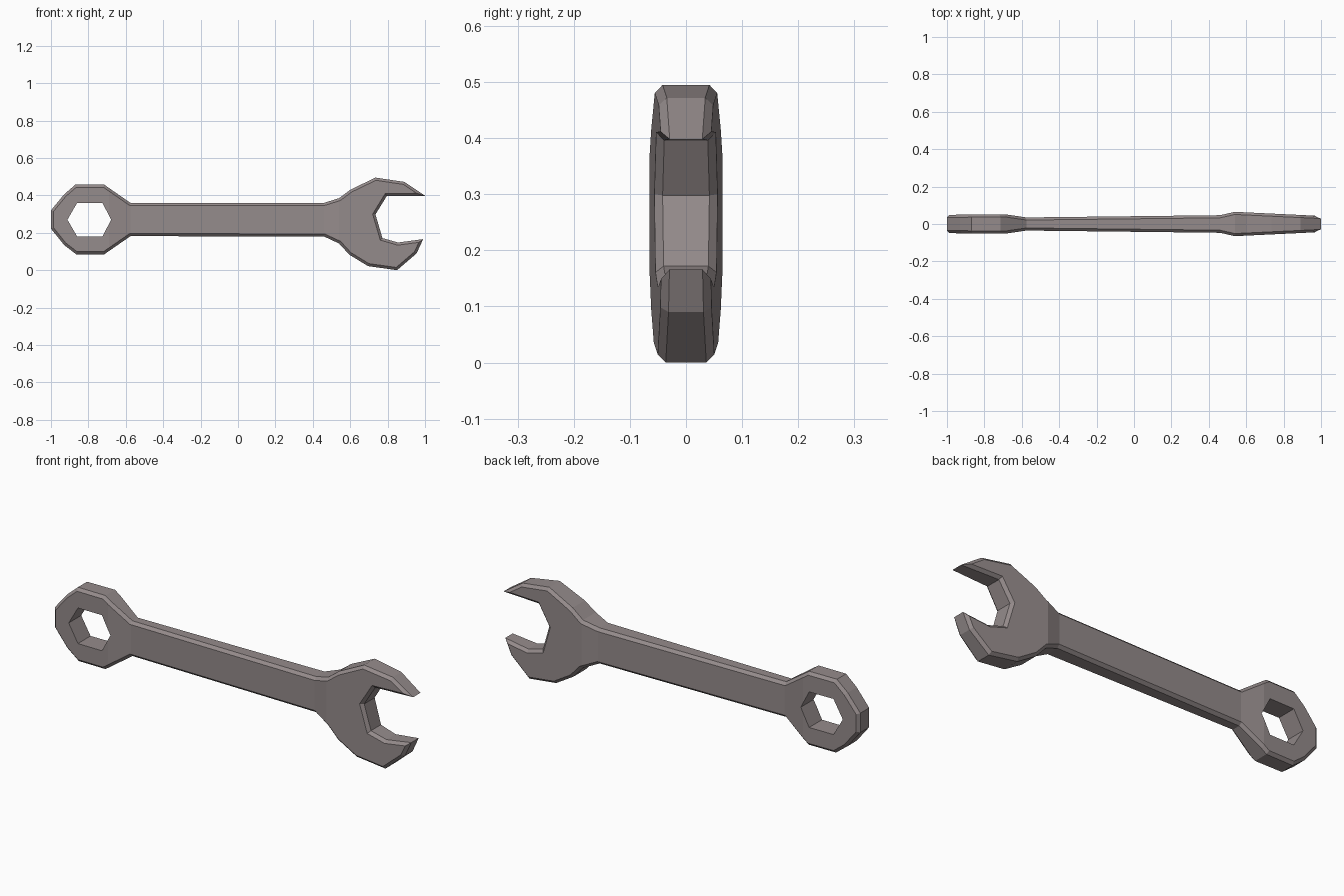
import bpy, bmesh
from mathutils import Vector

if "Cube" in bpy.data.objects:
    bpy.data.objects.remove(bpy.data.objects["Cube"])

BEVEL = 0.014

# Outline in x, z (clockwise from the top of the ring end)
outline = [(-.87, .457), (-.715, .457), (-.575, .36), (.46, .36), (.54, .385),
           (.60, .43), (.735, .495), (.89, .472), (1.0, .398), (.795, .396),
           (.735, .298), (.772, .172), (.855, .148), (.99, .166), (.955, .09),
           (.85, 0), (.695, .022), (.595, .083), (.54, .143), (.46, .18),
           (-.575, .182), (-.715, .085), (-.865, .085), (-.93, .135),
           (-1, .222), (-1, .32), (-.93, .405)]
hexagon = [(-.912, .27), (-.86, .36), (-.725, .36), (-.678, .27),
           (-.725, .18), (-.86, .18)]

# Half thickness along the length
profile = [(-1, .049), (-.69, .052), (-.575, .035), (.46, .047), (.54, .065), (1, .043)]


def half_thickness(x):
    for (x0, t0), (x1, t1) in zip(profile, profile[1:]):
        if x <= x1:
            return t0 + (t1 - t0) * (x - x0) / (x1 - x0)
    return profile[-1][1]


def inset(points, d):
    result = []
    for i, p in enumerate(points):
        p = Vector(p)
        a = (p - Vector(points[i - 1])).normalized()
        b = (Vector(points[(i + 1) % len(points)]) - p).normalized()
        na, nb = Vector((a.y, -a.x)), Vector((b.y, -b.x))
        result.append(p + (na + nb) * d / (1 + na.dot(nb)))
    return result


bm = bmesh.new()


def ring(points, y):
    return [bm.verts.new((p[0], y, p[1])) for p in points]


def bridge(a, b):
    for i in range(len(a)):
        j = (i + 1) % len(a)
        bm.faces.new((a[i], a[j], b[j], b[i]))


# Rim with bevels, and the hexagonal hole
face_loop = inset(outline, BEVEL)
loops = [ring(face_loop, -1), ring(outline, -.5), ring(outline, .5), ring(face_loop, 1)]
for a, b in zip(loops, loops[1:]):
    bridge(a, b)
bridge(ring(hexagon, -1), ring(hexagon, 1))

# Broad faces on both sides
for side in (-1, 1):
    edges = [e for e in bm.edges if all(abs(v.co.y - side) < 1e-4 for v in e.verts)]
    bmesh.ops.triangle_fill(bm, edges=edges, use_beauty=True)

# Crease lines, then taper the thickness
for x, _ in profile[1:-1]:
    bmesh.ops.bisect_plane(bm, geom=bm.verts[:] + bm.edges[:] + bm.faces[:],
                           dist=1e-4, plane_co=(x, 0, 0), plane_no=(1, 0, 0))
for v in bm.verts:
    sign = 1 if v.co.y > 0 else -1
    v.co.y = sign * (half_thickness(v.co.x) - BEVEL * (1 - abs(v.co.y)) * 2)
bmesh.ops.recalc_face_normals(bm, faces=bm.faces[:])

mesh = bpy.data.meshes.new("wrench")
bm.to_mesh(mesh)
bm.free()
wrench = bpy.data.objects.new("wrench", mesh)
bpy.context.collection.objects.link(wrench)

# Dull warm grey metal
metal = bpy.data.materials.new("metal")
metal.diffuse_color = (.30, .26, .26, 1)
metal.use_nodes = True
metal.node_tree.nodes["Principled BSDF"].inputs["Base Color"].default_value = metal.diffuse_color
mesh.materials.append(metal)
